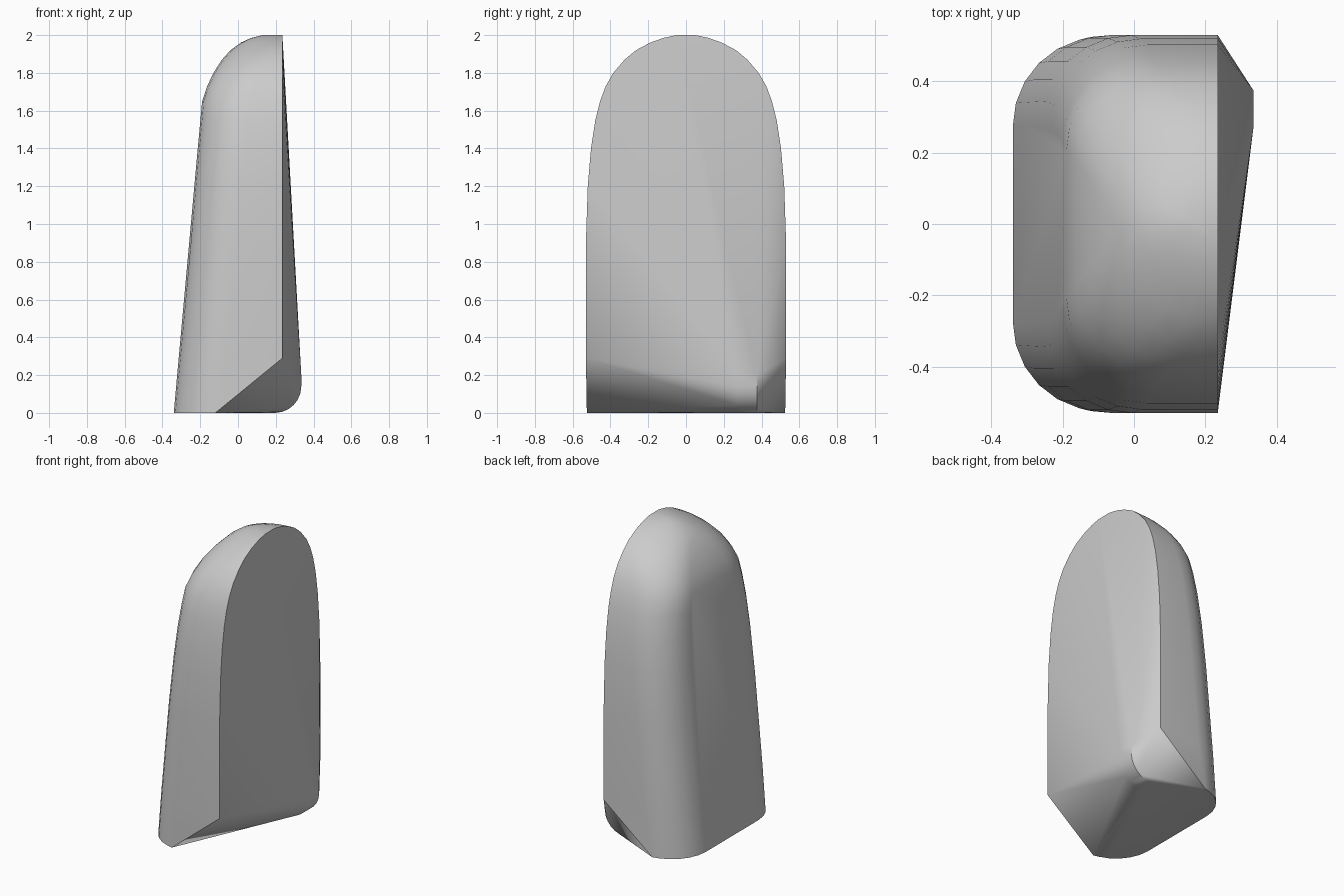
import bpy, bmesh, math

if "Cube" in bpy.data.objects:
    bpy.data.objects.remove(bpy.data.objects["Cube"], do_unlink=True)

FLAT_X = 0.235   # plane of the arched flat side
CORNER = 0.25    # radius of the rounded upright edges

# Height, half width and outer x of each level of the rounded shell
LEVELS = [(0.29, 0.53, -0.314), (0.9, 0.53, -0.258), (1.2, 0.52, -0.231),
          (1.4, 0.503, -0.213), (1.55, 0.48, -0.199), (1.65, 0.455, -0.19),
          (1.73, 0.425, -0.163), (1.8, 0.385, -0.13), (1.87, 0.325, -0.085),
          (1.92, 0.265, -0.04), (1.96, 0.19, 0.015), (1.985, 0.12, 0.07),
          (2.0, 0.05, 0.13)]

bm = bmesh.new()


def add_level(z, half, outer, start, last_x=None):
    """Add the two rounded corners of one level, mirrored in y."""
    ry = min(CORNER, half)
    rx = min(CORNER, FLAT_X - outer)
    points = [(outer + rx - rx * math.cos(a), half - ry + ry * math.sin(a))
              for a in (math.radians(15 * i) for i in range(start))]
    if last_x is not None:
        points.append((last_x, half))
    for x, y in points:
        for side in (-1, 1):
            bm.verts.new((x, side * y, z))


# Rounded shell: foot outline, then the levels up to the crown
add_level(0, 0.525, -0.34, 6, -0.12)
for z, half, outer in LEVELS:
    add_level(z, half, outer, 7, FLAT_X)

# Off-centre toe with a rounded lower edge
for y in (0.27, 0.375):
    bm.verts.new((0.335, y, 0.2))
    for i in range(7):
        a = math.radians(15 * i)
        bm.verts.new((0.195 + 0.14 * math.cos(a), y, 0.14 - 0.14 * math.sin(a)))

# Stretch a taut skin over all the outlines
bmesh.ops.remove_doubles(bm, verts=bm.verts, dist=0.0005)
hull = bmesh.ops.convex_hull(bm, input=bm.verts)
loose = set(hull["geom_interior"]) | set(hull["geom_unused"])
bmesh.ops.delete(bm, geom=[v for v in loose if isinstance(v, bmesh.types.BMVert)],
                 context="VERTS")
bmesh.ops.dissolve_limit(bm, angle_limit=math.radians(0.5),
                         verts=bm.verts, edges=bm.edges)
bmesh.ops.recalc_face_normals(bm, faces=bm.faces)

mesh = bpy.data.meshes.new("rounded_block")
bm.to_mesh(mesh)
bm.free()
block = bpy.data.objects.new("rounded_block", mesh)
bpy.context.collection.objects.link(block)

# Plain grey finish
grey = bpy.data.materials.new("plain_grey")
grey.use_nodes = True
colour = (0.6, 0.6, 0.6, 1)
grey.diffuse_color = colour
grey.node_tree.nodes["Principled BSDF"].inputs["Base Color"].default_value = colour
mesh.materials.append(grey)

bpy.context.view_layer.objects.active = block
block.select_set(True)
bpy.ops.object.shade_smooth_by_angle(angle=math.radians(30))
